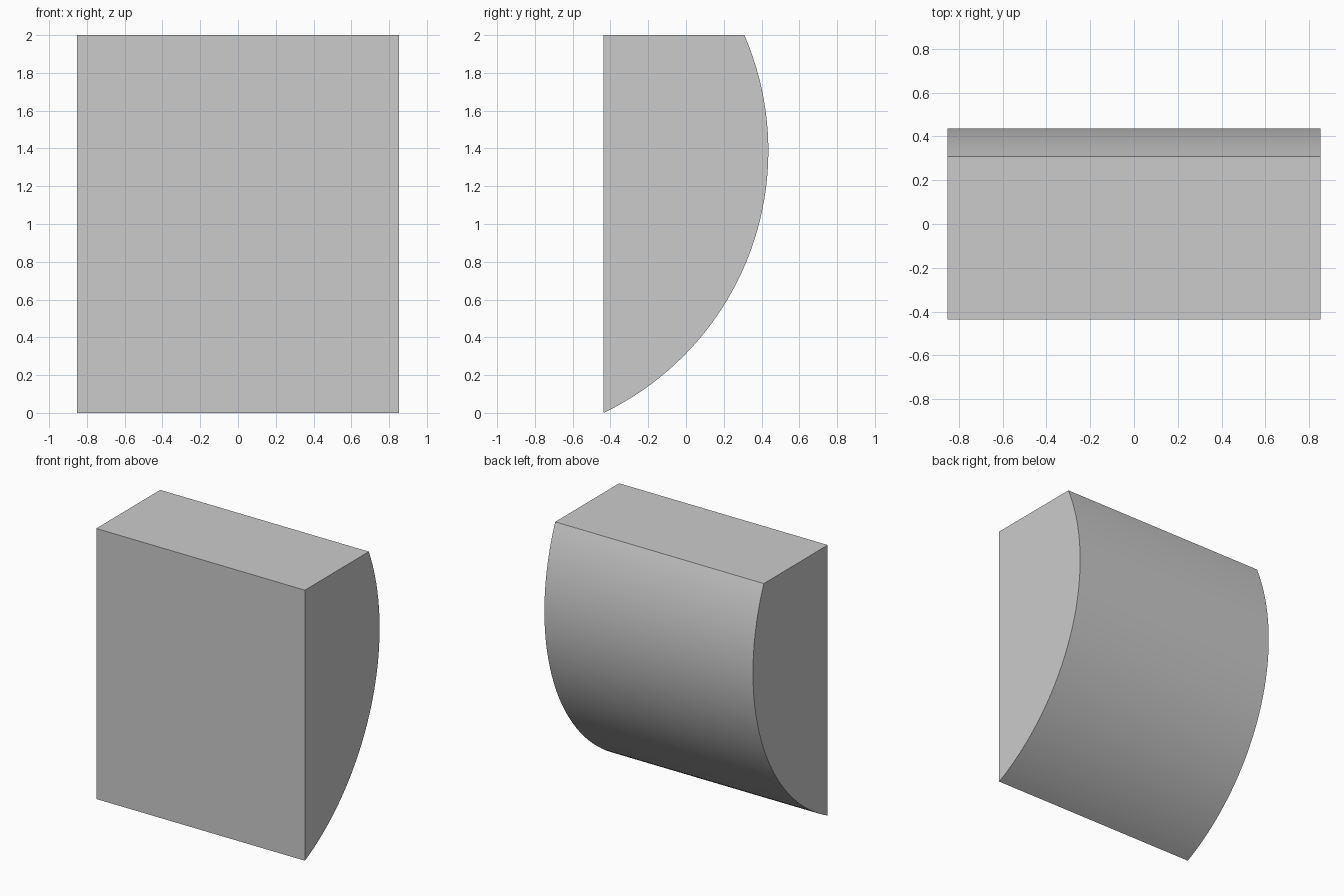
import bpy, bmesh, math

if "Cube" in bpy.data.objects:
    bpy.data.objects.remove(bpy.data.objects["Cube"])

HALF_W, BACK, BULGE, TOP = 0.853, -0.437, 0.436, 2.0
ZC, R = 1.388, 1.541          # arc centre height and radius
YC = BULGE - R
SEGMENTS = 40

# Side profile: flat front, flat top, one long circular arc at the back
a0 = math.atan2(-ZC, BACK - YC)
a1 = math.asin((TOP - ZC) / R)
profile = [(BACK, TOP), (BACK, 0.0)]
for i in range(1, SEGMENTS + 1):
    a = a0 + (a1 - a0) * i / SEGMENTS
    profile.append((YC + R * math.cos(a), ZC + R * math.sin(a)))

# Extrude the profile across the width
bm = bmesh.new()
face = bm.faces.new([bm.verts.new((-HALF_W, y, z)) for y, z in profile])
ext = bmesh.ops.extrude_face_region(bm, geom=[face], use_keep_orig=True)
verts = [g for g in ext["geom"] if isinstance(g, bmesh.types.BMVert)]
bmesh.ops.translate(bm, verts=verts, vec=(2 * HALF_W, 0, 0))
bmesh.ops.recalc_face_normals(bm, faces=bm.faces)

mesh = bpy.data.meshes.new("curved_block")
bm.to_mesh(mesh)
bm.free()
block = bpy.data.objects.new("curved_block", mesh)
bpy.context.collection.objects.link(block)

# Smooth arc, sharp rims
bpy.context.view_layer.objects.active = block
block.select_set(True)
bpy.ops.object.shade_smooth_by_angle(angle=math.radians(15))
